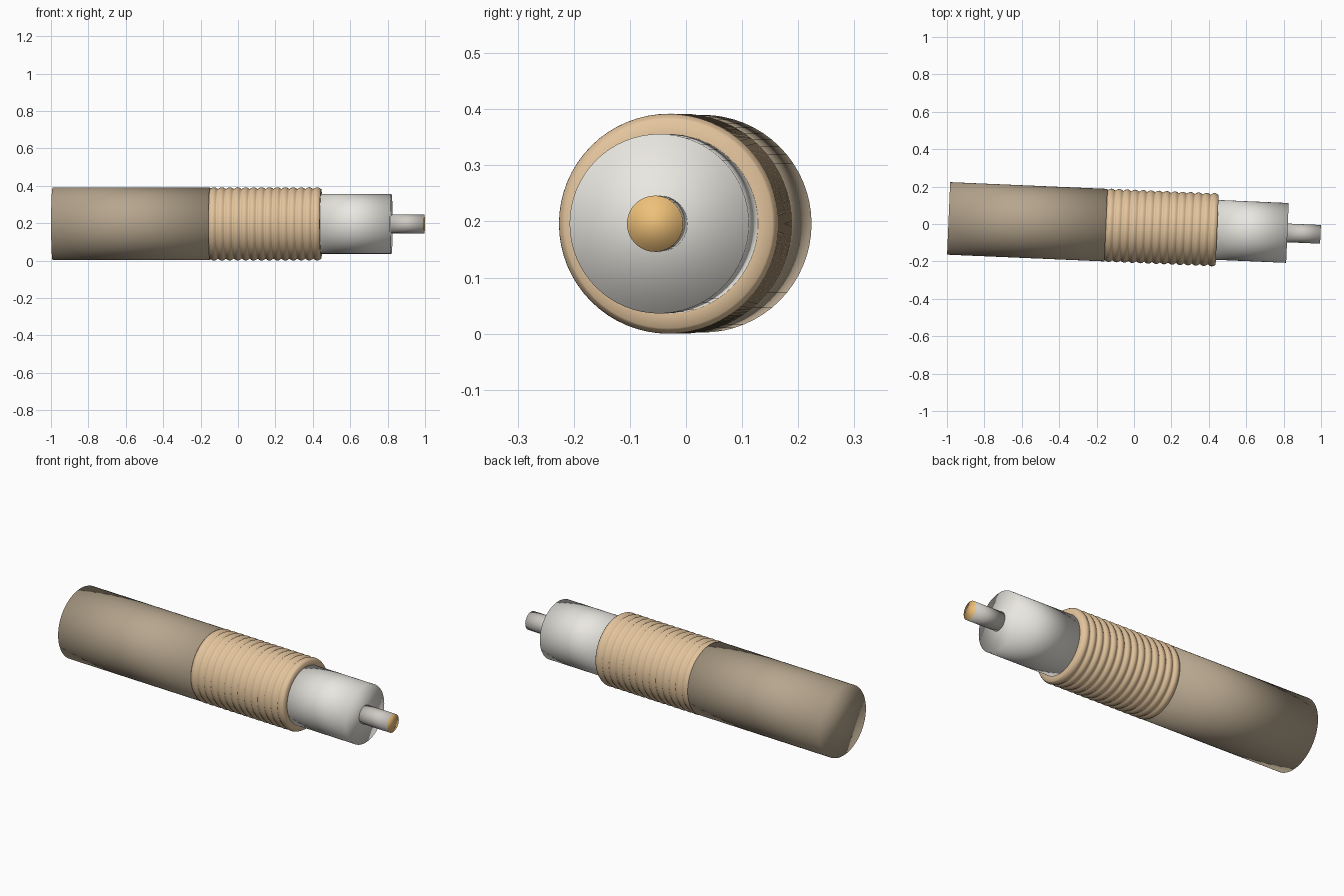
import bpy, bmesh, math
from mathutils import Matrix

if "Cube" in bpy.data.objects:
    bpy.data.objects.remove(bpy.data.objects["Cube"])

SIDES = 64
# The cable axis lies along x, turned slightly in plan
AXIS = Matrix.Translation((0, -0.0125, 0.196)) @ Matrix.Rotation(-0.0428, 4, 'Z')


def material(name, color):
    m = bpy.data.materials.new(name)
    m.diffuse_color = (*color, 1)
    m.use_nodes = True
    m.node_tree.nodes["Principled BSDF"].inputs["Base Color"].default_value = m.diffuse_color
    return m


def lathe(name, profile, mat=None, caps=True):
    """Revolve (position, radius) points around the cable axis."""
    bm = bmesh.new()
    rings = []
    for s, r in profile:
        rings.append([bm.verts.new((s, r * math.cos(a), r * math.sin(a)))
                      for a in (2 * math.pi * i / SIDES for i in range(SIDES))])
    for a, b in zip(rings, rings[1:]):
        for i in range(SIDES):
            j = (i + 1) % SIDES
            bm.faces.new((a[i], a[j], b[j], b[i]))
    if caps:
        bm.faces.new(rings[0])
        bm.faces.new(rings[-1])
    bmesh.ops.recalc_face_normals(bm, faces=bm.faces)
    for f in bm.faces:
        f.smooth = True
    mesh = bpy.data.meshes.new(name)
    bm.to_mesh(mesh)
    bm.free()
    obj = bpy.data.objects.new(name, mesh)
    bpy.context.collection.objects.link(obj)
    obj.matrix_world = AXIS
    if mat:
        mesh.materials.append(mat)
    return obj


jacket_mat = material("jacket_brown", (0.47, 0.38, 0.27))
shield_mat = material("shield_tan", (0.78, 0.56, 0.34))
white_mat = material("insulator_white", (0.82, 0.80, 0.75))
copper_mat = material("copper", (0.86, 0.53, 0.19))

# Outer jacket
lathe("outer_jacket", [(-0.992, 0.194), (-0.15, 0.194)], jacket_mat)

# Ribbed shield: a row of rounded ridges with a flat front annulus
start, end, ribs, steps = -0.15, 0.445, 14, 8
pitch = (end - start) / ribs
profile = [(start + pitch * k / steps,
            0.186 + 0.010 * abs(math.sin(math.pi * k / steps)))
           for k in range(ribs * steps + 1)]
profile += [(end, 0.158)]
lathe("ribbed_shield", profile, shield_mat)

# White insulator
lathe("insulator", [(0.44, 0.16), (0.821, 0.16)], white_mat)

# Centre conductor: grey sleeve with a copper end face
core = lathe("centre_conductor", [(0.815, 0.05), (0.998, 0.05)],
             material("conductor_grey", (0.62, 0.59, 0.55)))
core.data.materials.append(copper_mat)
core.data.polygons[-1].material_index = 1
